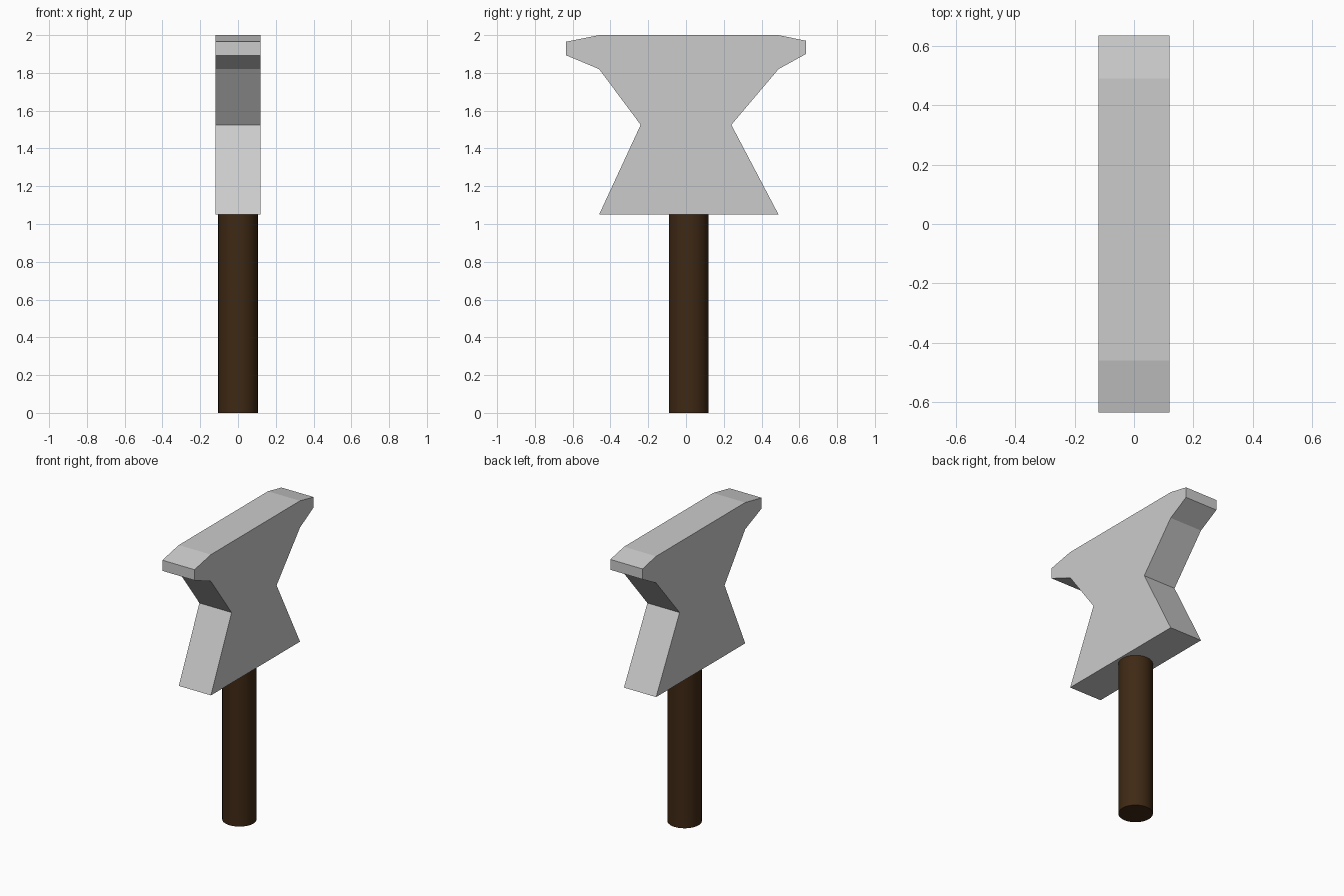
import bpy
import bmesh
import math

cube = bpy.data.objects.get("Cube")
if cube:
    bpy.data.objects.remove(cube, do_unlink=True)


def make_material(name, rgb):
    mat = bpy.data.materials.new(name)
    mat.use_nodes = True
    color = (*rgb, 1.0)
    mat.diffuse_color = color
    bsdf = next(n for n in mat.node_tree.nodes if n.type == "BSDF_PRINCIPLED")
    bsdf.inputs["Base Color"].default_value = color
    return mat


def extruded_profile(name, outline, half_width, mat):
    """Extrude a (y, z) outline along x, centred on x = 0."""
    bm = bmesh.new()
    face = bm.faces.new([bm.verts.new((-half_width, y, z)) for y, z in outline])
    result = bmesh.ops.extrude_face_region(bm, geom=[face])
    moved = [v for v in result["geom"] if isinstance(v, bmesh.types.BMVert)]
    bmesh.ops.translate(bm, verts=moved, vec=(2 * half_width, 0, 0))
    bmesh.ops.recalc_face_normals(bm, faces=bm.faces)
    mesh = bpy.data.meshes.new(name)
    bm.to_mesh(mesh)
    bm.free()
    mesh.materials.append(mat)
    obj = bpy.data.objects.new(name, mesh)
    bpy.context.collection.objects.link(obj)
    return obj


steel = make_material("light grey metal", (0.6, 0.6, 0.6))
wood = make_material("dark brown wood", (0.05, 0.022, 0.007))

# Hammer head: flared foot, pinched waist, wide chamfered top
head_outline = [
    (-0.46, 1.05), (0.49, 1.05), (0.24, 1.525), (0.49, 1.82),
    (0.635, 1.90), (0.635, 1.97), (0.49, 2.0), (-0.46, 2.0),
    (-0.635, 1.965), (-0.635, 1.893), (-0.46, 1.82), (-0.24, 1.525),
]
extruded_profile("hammer_head", head_outline, 0.12, steel)

# Round handle, butting against the underside of the head
handle_top = 1.05
bpy.ops.mesh.primitive_cylinder_add(
    vertices=32, radius=0.105, depth=handle_top,
    location=(0, 0.015, handle_top / 2))
handle = bpy.context.object
handle.name = "handle"
handle.data.materials.append(wood)
bpy.ops.object.shade_smooth_by_angle(angle=math.radians(30))
